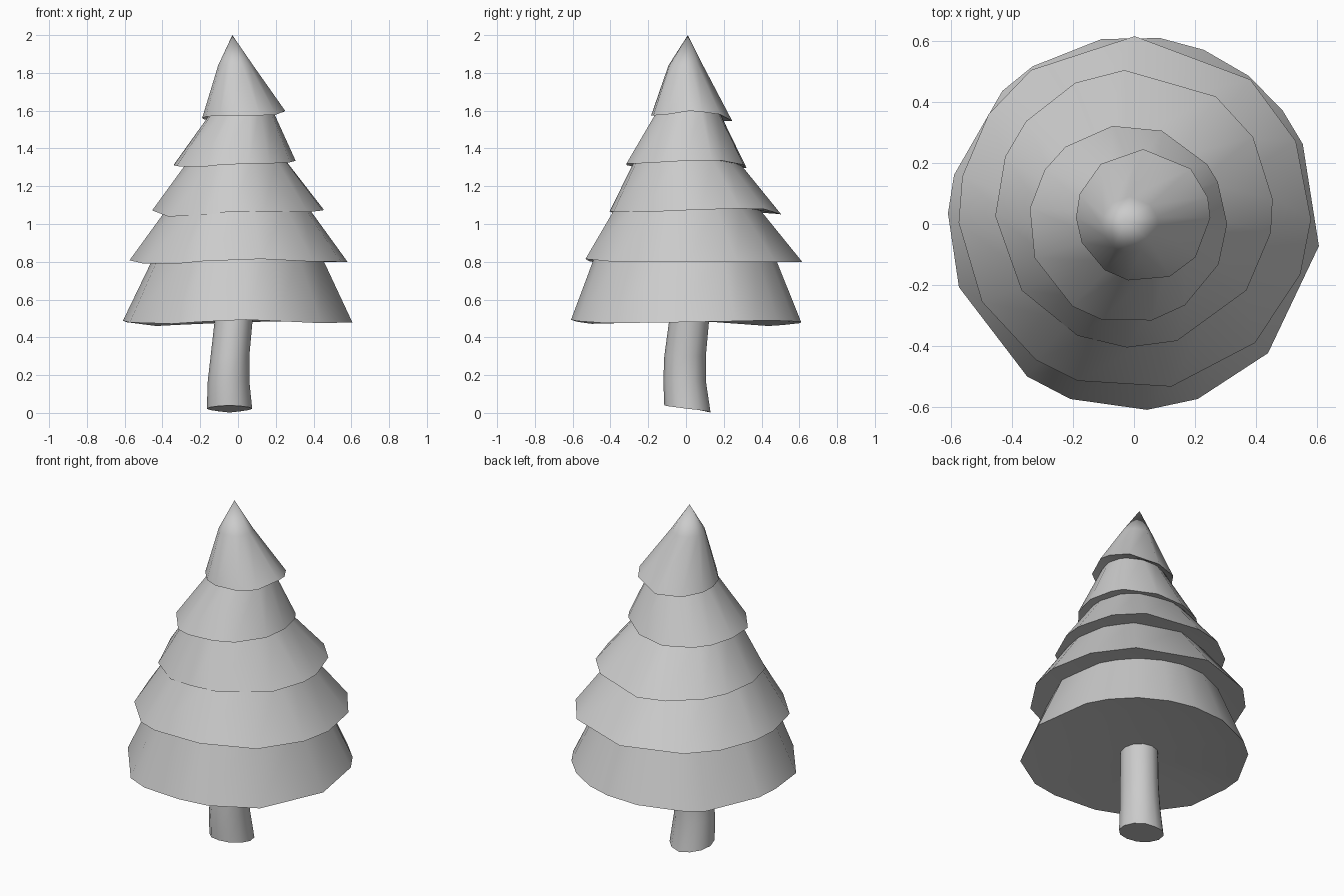
import bpy
import bmesh
from math import sin, cos, radians

cube = bpy.data.objects.get("Cube")
if cube:
    bpy.data.objects.remove(cube, do_unlink=True)

# One plain grey for the whole tree
GREY = (0.6, 0.6, 0.6, 1.0)
grey = bpy.data.materials.new("plain_grey")
grey.use_nodes = True
grey.diffuse_color = GREY
grey.node_tree.nodes["Principled BSDF"].inputs["Base Color"].default_value = GREY


def ripple(offsets, angle):
    """Height offset in centimetres, blended between eight compass directions."""
    step = (angle % 360) / 45
    i = int(step)
    blend = step - i
    return (offsets[i] * (1 - blend) + offsets[(i + 1) % 8] * blend) / 100


def ring(bm, angles, box, height, offsets=(0,) * 8):
    """Polygon ring filling box (x min, x max, y min, y max), with a rippled height."""
    left, right, front, back = box
    verts = []
    for angle in angles:
        a = radians(angle)
        x = (left + right) / 2 + (right - left) / 2 * cos(a)
        y = (front + back) / 2 + (back - front) / 2 * sin(a)
        verts.append(bm.verts.new((x, y, height + ripple(offsets, angle))))
    return verts


def bridge(bm, lower, upper):
    n = len(lower)
    for i in range(n):
        j = (i + 1) % n
        bm.faces.new((lower[i], lower[j], upper[j], upper[i]))


def fan(bm, loop, point):
    tip = bm.verts.new(point)
    for i, vert in enumerate(loop):
        bm.faces.new((vert, loop[(i + 1) % len(loop)], tip))


def scaled(box, factor):
    cx, cy = (box[0] + box[1]) / 2, (box[2] + box[3]) / 2
    return [cx + (v - cx) * factor for v in box[:2]] + [cy + (v - cy) * factor for v in box[2:]]


def finish(bm, name):
    bmesh.ops.recalc_face_normals(bm, faces=bm.faces[:])
    mesh = bpy.data.meshes.new(name)
    bm.to_mesh(mesh)
    bm.free()
    mesh.materials.append(grey)
    obj = bpy.data.objects.new(name, mesh)
    bpy.context.collection.objects.link(obj)
    bpy.ops.object.select_all(action='DESELECT')
    obj.select_set(True)
    bpy.context.view_layer.objects.active = obj
    bpy.ops.object.shade_smooth_by_angle(angle=radians(40))


def tier(name, angles, offsets, rim_box, rim_z, top_box, top_z, tip=None):
    """Flared skirt of branches with a shallow hollow underside."""
    bm = bmesh.new()
    hollow = ring(bm, angles, scaled(rim_box, 0.75), rim_z + 0.015, [v / 2 for v in offsets])
    rim = ring(bm, angles, rim_box, rim_z, offsets)
    top = ring(bm, angles, top_box, top_z)
    bridge(bm, hollow, rim)
    bridge(bm, rim, top)
    fan(bm, hollow, (sum(rim_box[:2]) / 2, sum(rim_box[2:]) / 2, rim_z + 0.02))
    if tip:
        fan(bm, top, tip)
    else:
        bm.faces.new(top)
    finish(bm, name)


# Five uneven skirts of branches, bottom to top
tier("bottom_branches",
     (25, 37, 52, 68, 82, 100, 123, 135, 165, 177, 200, 235, 250, 274, 290, 316, 353),
     (0, 1, 0, -2, 1, -1.5, 1.5, -.5),
     (-.61, .61, -.61, .615), .48, (-.44, .44, -.48, .47), .84)
tier("lower_branches",
     (24, 49, 90, 126, 146, 168, 183, 210, 236, 251, 282, 313, 340, 358),
     (0, 0, 0, 0, 1, -2, 2, 0),
     (-.575, .58, -.545, .615), .8, (-.37, .37, -.38, .38), 1.09)
tier("middle_branches",
     (4, 31, 54, 94, 115, 141, 158, 183, 216, 246, 267, 288, 324, 350),
     (1.5, 2.5, -1, 0, 1.5, -3, 1, 0),
     (-.455, .455, -.405, .505), 1.06, (-.26, .25, -.27, .27), 1.34)
tier("upper_branches",
     (0, 25, 37, 70, 99, 129, 147, 171, 200, 236, 255, 284, 305, 336),
     (2, 2, -2, -1.5, 0, -2, .5, .5),
     (-.345, .305, -.325, .325), 1.315, (-.13, .18, -.15, .17), 1.61)
tier("top_branches",
     (16, 45, 90, 129, 161, 182, 204, 235, 257, 293, 321, 358),
     (2, 0, -3.5, -3.5, -2, -.5, -.5, -.5),
     (-.19, .25, -.19, .245), 1.58, (-.105, .08, -.095, .09), 1.84, (-.03, .01, 2))

# Slightly bent trunk with a slanted foot
bm = bmesh.new()
levels = [((-.165, .075, -.115, .13), .022, (0, -1, -2, -1, 0, 1.2, 1.8, 1.2)),
          ((-.16, .06, -.12, .105), .17, (0,) * 8),
          ((-.145, .06, -.115, .105), .3, (0,) * 8),
          ((-.12, .08, -.085, .125), .52, (0,) * 8)]
loops = [ring(bm, range(0, 360, 30), box, z, offsets) for box, z, offsets in levels]
for lower, upper in zip(loops, loops[1:]):
    bridge(bm, lower, upper)
bm.faces.new(loops[0])
bm.faces.new(loops[-1])
finish(bm, "trunk")
